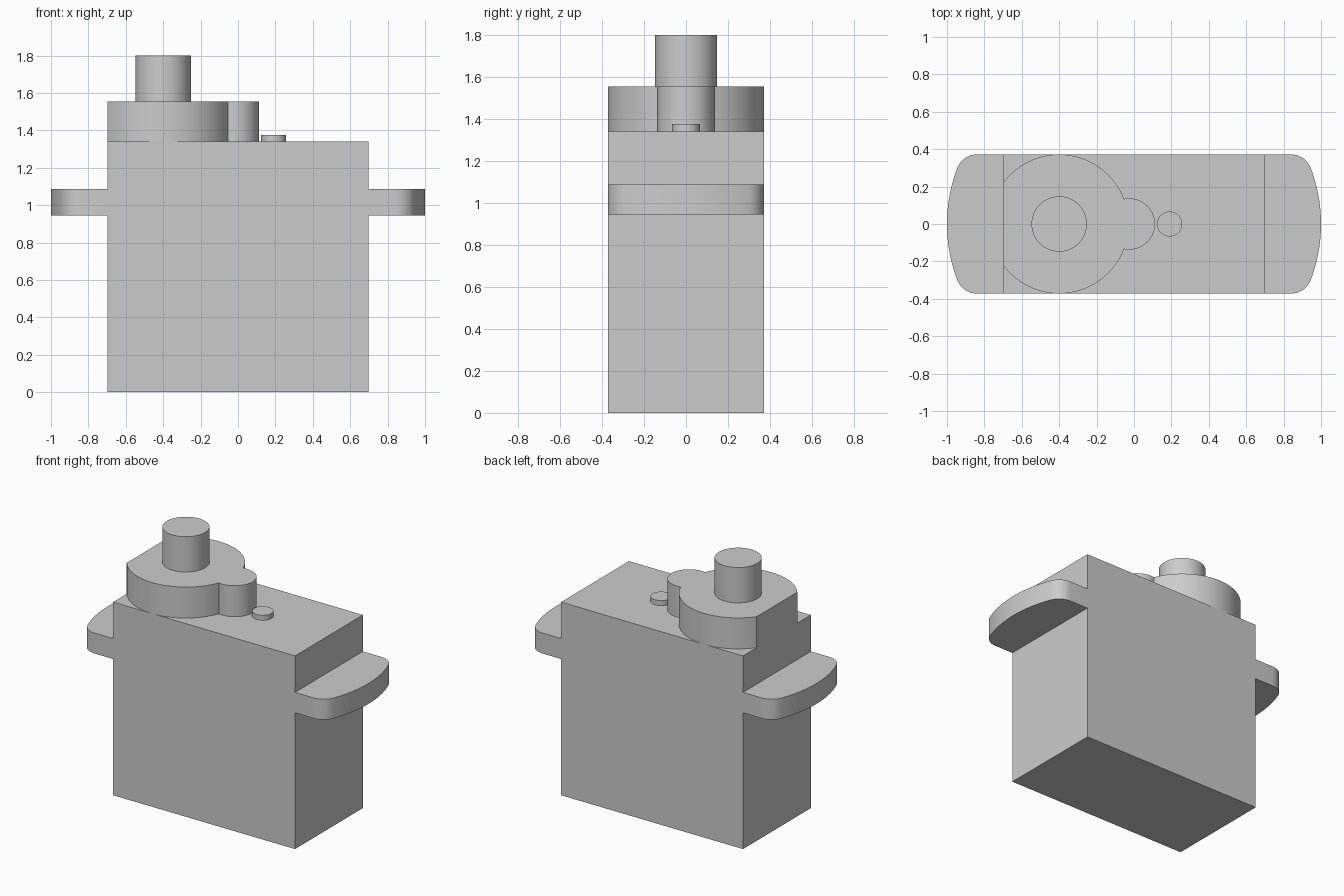
import bpy
import bmesh
from math import cos, sin, acos, atan2, pi, radians

cube = bpy.data.objects.get("Cube")
if cube:
    bpy.data.objects.remove(cube, do_unlink=True)

GREY = (0.6, 0.6, 0.6, 1.0)
grey = bpy.data.materials.new("light grey plastic")
grey.use_nodes = True
grey.diffuse_color = GREY
grey.node_tree.nodes["Principled BSDF"].inputs["Base Color"].default_value = GREY


def arc(cx, cy, r, start, end, steps):
    """Points along an arc, counter-clockwise from start to end."""
    angles = [start + (end - start) * i / steps for i in range(steps + 1)]
    return [(cx + r * cos(a), cy + r * sin(a)) for a in angles]


def prism(name, outline, z0, z1):
    """Extrude a flat outline from z0 up to z1."""
    bm = bmesh.new()
    base = bm.faces.new([bm.verts.new((x, y, z0)) for x, y in outline])
    side = bmesh.ops.extrude_face_region(bm, geom=[base], use_keep_orig=True)
    top = [v for v in side["geom"] if isinstance(v, bmesh.types.BMVert)]
    bmesh.ops.translate(bm, verts=top, vec=(0, 0, z1 - z0))
    bmesh.ops.recalc_face_normals(bm, faces=bm.faces)
    mesh = bpy.data.meshes.new(name)
    bm.to_mesh(mesh)
    bm.free()
    mesh.materials.append(grey)
    obj = bpy.data.objects.new(name, mesh)
    bpy.context.collection.objects.link(obj)
    bpy.ops.object.select_all(action="DESELECT")
    obj.select_set(True)
    bpy.context.view_layer.objects.active = obj
    bpy.ops.object.shade_smooth_by_angle(angle=radians(30))
    return obj


def disc(name, x, r, z0, z1):
    return prism(name, arc(x, 0, r, 0, 2 * pi, 64)[:-1], z0, z1)


HALF_X, HALF_Y, TOP = 0.698, 0.372, 1.34

# Main case
prism("case", [(-HALF_X, -HALF_Y), (HALF_X, -HALF_Y),
               (HALF_X, HALF_Y), (-HALF_X, HALF_Y)], 0, TOP)

# Mounting ears: shallow bowed end with tangent rounded corners
corner_r, corner_x, bow_r = 0.112, 0.84, 0.84
corner_y, bow_x = HALF_Y - corner_r, 1 - bow_r
blend = atan2(corner_y, corner_x - bow_x)
ear = ([(HALF_X, -HALF_Y)]
       + arc(corner_x, -corner_y, corner_r, -pi / 2, -blend, 12)
       + arc(bow_x, 0, bow_r, -blend, blend, 24)[1:-1]
       + arc(corner_x, corner_y, corner_r, blend, pi / 2, 12)
       + [(HALF_X, HALF_Y)])
for side, sign in (("left", 1), ("right", -1)):
    prism(side + "_mounting_ear", [(sign * x, y) for x, y in ear], 0.945, 1.087)

# Gear housing: large round flattened at the case end, joined to a small round
big_x, small_x, small_r = -0.4, -0.025, 0.137
gap = small_x - big_x
meet = (gap ** 2 + HALF_Y ** 2 - small_r ** 2) / (2 * gap)
big_start = acos(meet / HALF_Y)
big_end = acos((-HALF_X - big_x) / HALF_Y)
small_end = acos((meet - gap) / small_r)
housing = (arc(small_x, 0, small_r, -small_end, small_end, 32)
           + arc(big_x, 0, HALF_Y, big_start, big_end, 32)[1:]
           + arc(big_x, 0, HALF_Y, -big_end, -big_start, 32)[:-1])
prism("gear_housing", housing, TOP, 1.555)

# Output shaft and small cap
disc("output_shaft", big_x, 0.148, 1.555, 1.8)
disc("small_cap", 0.19, 0.067, TOP, 1.375)
